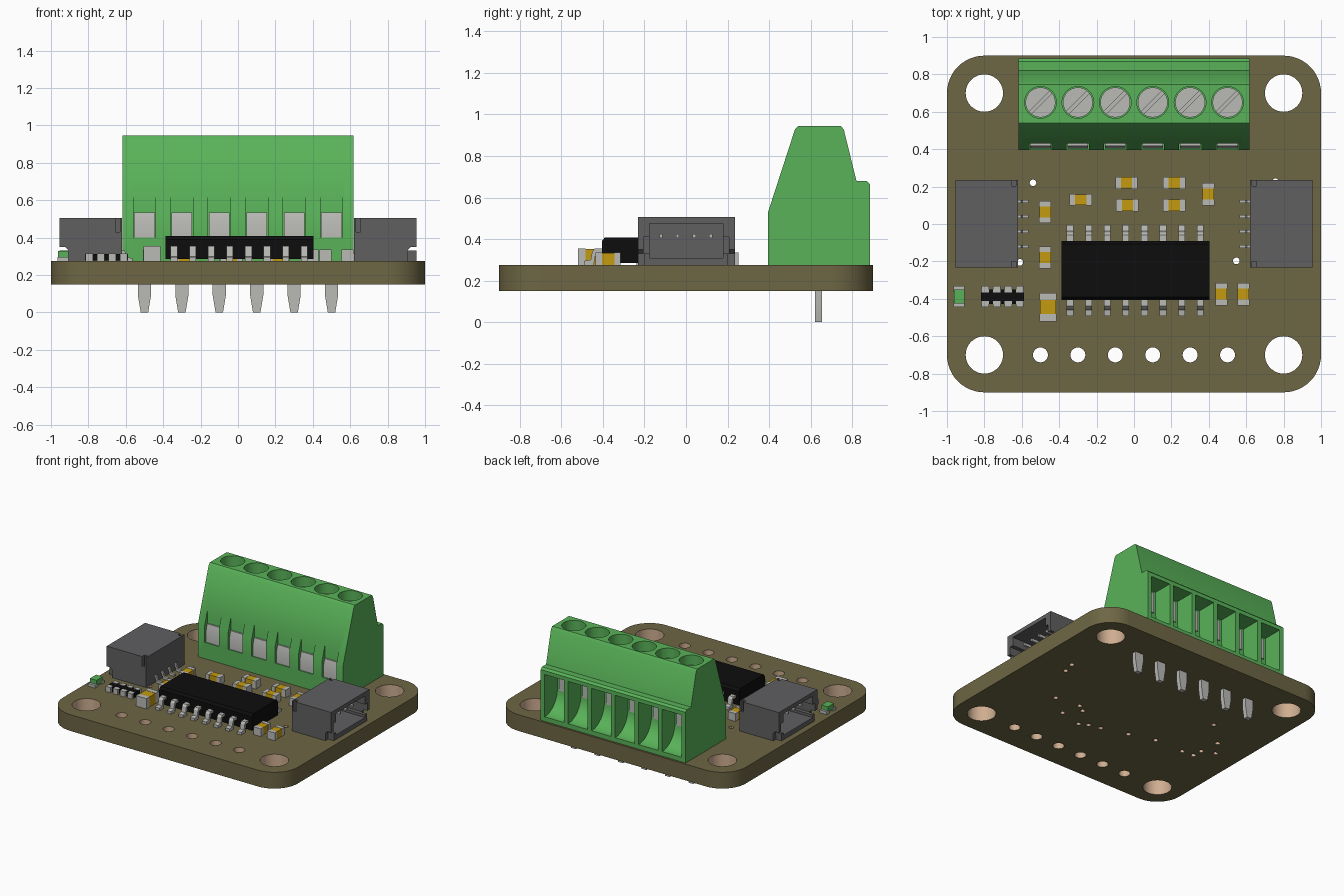
import bpy, bmesh, math
from mathutils import Matrix

if "Cube" in bpy.data.objects:
    bpy.data.objects.remove(bpy.data.objects["Cube"])


def material(name, r, g, b):
    m = bpy.data.materials.new(name)
    m.diffuse_color = (r, g, b, 1)
    m.use_nodes = True
    m.node_tree.nodes["Principled BSDF"].inputs["Base Color"].default_value = m.diffuse_color
    return m


OLIVE = material("olive board", .155, .133, .058)
COPPER = material("hole lining", .62, .42, .28)
GREEN = material("green plastic", .10, .45, .10)
GREY = material("dark grey plastic", .115, .115, .12)
METAL = material("light grey metal", .49, .49, .47)
BLACK = material("black plastic", .004, .004, .004)
GOLD = material("gold ceramic", .55, .33, .005)

TOP = .275      # upper board surface
PINS6 = [-.5 + .2 * i for i in range(6)]
PINS4 = [-.12, -.0405, .0395, .119]


def prism(bm, pts, axis, a, b):
    """Extrude a profile: (y,z) along x, (x,z) along y, (x,y) along z."""
    def place(p, t):
        return {'x': (t, *p), 'y': (p[0], t, p[1]), 'z': (*p, t)}[axis]
    lo = [bm.verts.new(place(p, a)) for p in pts]
    hi = [bm.verts.new(place(p, b)) for p in pts]
    bm.faces.new(lo)
    bm.faces.new(hi)
    for i in range(len(pts)):
        j = (i + 1) % len(pts)
        bm.faces.new((lo[i], lo[j], hi[j], hi[i]))


def box(bm, x0, x1, y0, y1, z0, z1):
    prism(bm, [(x0, y0), (x1, y0), (x1, y1), (x0, y1)], 'z', z0, z1)


def circle(x, y, r, n):
    return [(x + r * math.cos(2 * math.pi * i / n),
             y + r * math.sin(2 * math.pi * i / n)) for i in range(n)]


def finish(bm, name, mat):
    bmesh.ops.recalc_face_normals(bm, faces=bm.faces)
    me = bpy.data.meshes.new(name)
    bm.to_mesh(me)
    bm.free()
    me.materials.append(mat)
    ob = bpy.data.objects.new(name, me)
    bpy.context.collection.objects.link(ob)
    return ob


def baked(ob):
    bpy.context.view_layer.update()
    dg = bpy.context.evaluated_depsgraph_get()
    return bpy.data.meshes.new_from_object(ob.evaluated_get(dg))


def cut(ob, bm, mat):
    cutter = finish(bm, "cutter", mat)
    cutter.hide_render = True
    mod = ob.modifiers.new("cut", 'BOOLEAN')
    mod.operation, mod.solver, mod.object = 'DIFFERENCE', 'EXACT', cutter
    me = baked(ob)
    ob.modifiers.clear()
    ob.data = me
    bpy.data.objects.remove(cutter)


# Circuit board: rounded outline with mounting holes, header holes and vias
holes = [(x, y, .1, 40) for x in (-.8, .8) for y in (-.7, .7)]
holes += [(x, -.7, .04, 24) for x in PINS6]
vias = [(-.54, .22), (-.61, -.205), (.547, -.197), (.757, .226), (.736, .135), (.375, -.329),
        (.346, -.178), (.285, -.218), (.19, -.376), (.127, -.342), (.036, -.321),
        (-.168, -.261), (-.367, -.205), (-.705, -.197), (-.71, -.118), (-.806, -.077),
        (-.727, .039)]
holes += [(x, y, .018, 12) for x, y in vias]
outline = []
for k, (cx, cy) in enumerate([(.8, .7), (-.8, .7), (-.8, -.7), (.8, -.7)]):
    for i in range(13):
        a = math.pi / 2 * (k + i / 12)
        outline.append((cx + .2 * math.cos(a), cy + .2 * math.sin(a)))
cu = bpy.data.curves.new("board_outline", 'CURVE')
cu.dimensions, cu.fill_mode, cu.extrude = '2D', 'BOTH', .0625
for pts in [outline] + [circle(*h) for h in holes]:
    sp = cu.splines.new('POLY')
    sp.points.add(len(pts) - 1)
    for p, (x, y) in zip(sp.points, pts):
        p.co = (x, y, 0, 1)
    sp.use_cyclic_u = True
curve_ob = bpy.data.objects.new("board_outline", cu)
bpy.context.collection.objects.link(curve_ob)
bm = bmesh.new()
bm.from_mesh(baked(curve_ob))
bpy.data.objects.remove(curve_ob)
bmesh.ops.remove_doubles(bm, verts=bm.verts, dist=1e-5)
bmesh.ops.translate(bm, verts=bm.verts, vec=(0, 0, .2125))
bm.normal_update()
for f in bm.faces:
    c = f.calc_center_median()
    lined = abs(f.normal.z) < .5 and any(
        math.hypot(c.x - x, c.y - y) < r + .004 for x, y, r, n in holes)
    f.material_index = int(lined)
board = finish(bm, "circuit_board", OLIVE)
board.data.materials.append(COPPER)

# Terminal block housing with screw wells, front notches and wire entries
bm = bmesh.new()
prism(bm, [(.395, TOP), (.395, .53), (.525, .93), (.54, .945), (.745, .945), (.76, .925),
           (.82, .68), (.87, .68), (.885, .665), (.885, TOP)], 'x', -.617, .617)
block = finish(bm, "terminal_block", GREEN)
bm = bmesh.new()
entry = [(.9, .635), (.73, .635)] + [
    (.73 + .15 * (1 - math.cos(t)), .47 - .16 * math.sin(t))
    for t in [math.pi / 2 * i / 8 for i in range(9)]] + [(.9, .31)]
for x in PINS6:
    prism(bm, circle(x, .65, .085, 32), 'z', .84, 1)
    box(bm, x - .06, x + .06, .35, .43, .4, .7)
    prism(bm, entry, 'x', x - .083, x + .083)
cut(block, bm, GREEN)

# Clamp screws with diagonal slots
bm = bmesh.new()
for x in PINS6:
    prism(bm, circle(x, .65, .08, 32), 'z', .82, .87)
screws = finish(bm, "clamp_screws", METAL)
bm = bmesh.new()
for x in PINS6:
    s = bmesh.new()
    start = len(bm.verts)
    box(bm, -.1, .1, -.009, .009, .85, .9)
    s.free()
    bm.verts.ensure_lookup_table()
    bmesh.ops.transform(bm, verts=bm.verts[start:], matrix=Matrix.Translation((x, .65, 0))
                        @ Matrix.Rotation(math.pi / 4, 4, 'Z'))
cut(screws, bm, METAL)

# Front clamp tabs, rear contact plates and solder pins of the block
tabs, plates, pins = bmesh.new(), bmesh.new(), bmesh.new()
for x in PINS6:
    prism(tabs, [(.435, .535), (.418, .535), (.403, .48), (.403, .4), (.435, .4)],
          'x', x - .055, x + .055)
    box(plates, x - .065, x + .065, .72, .738, .46, .62)
    prism(pins, [(x - .035, .2), (x - .035, .09), (x - .02, 0), (x + .02, 0),
                 (x + .035, .09), (x + .035, .2)], 'y', .62, .655)
finish(tabs, "clamp_tabs", METAL)
finish(plates, "wire_contacts", METAL)
finish(pins, "solder_pins", METAL)

# Side sockets: hollow shell, contacts and solder leads, mirrored in x
for s, side in ((1, "right"), (-1, "left")):
    bm = bmesh.new()
    prism(bm, [(s * .62, TOP), (s * .62, .505), (s * .955, .505), (s * .955, TOP)],
          'y', -.232, .235)
    shell = finish(bm, side + "_socket", GREY)
    bm = bmesh.new()
    box(bm, s * .69, s * 1, -.175, .178, .31, .475)
    cut(shell, bm, GREY)
    bm = bmesh.new()
    box(bm, s * .75, s * 1, -.205, .208, .33, .41)
    cut(shell, bm, GREY)
    bm = bmesh.new()
    for y0, y1 in ((-.3, -.2), (.203, .3)):
        prism(bm, [(s * .91, .2), (s * .905, .33), (s * .925, .35), (s * 1, .35), (s * 1, .2)],
              'y', y0, y1)
        box(bm, s * .632, s * .655, y0, y1, .43, .6)
    cut(shell, bm, GREY)
    contacts, leads = bmesh.new(), bmesh.new()
    for y in PINS4:
        box(contacts, s * .68, s * .9, y - .008, y + .008, .405, .425)
        prism(leads, [(s * .565, TOP), (s * .565, .29), (s * .595, .295), (s * .605, .33),
                      (s * .63, .33), (s * .63, .315), (s * .615, .315), (s * .605, TOP)],
              'y', y - .008, y + .008)
    finish(contacts, side + "_socket_contacts", METAL)
    finish(leads, side + "_socket_leads", METAL)

# Main chip with bevelled upper edges
bm = bmesh.new()
prism(bm, [(-.405, .285), (-.405, .39), (-.39, .408), (-.108, .408), (-.092, .39),
           (-.092, .285)], 'x', -.387, .403)
finish(bm, "chip_body", BLACK)
bm = bmesh.new()
lead = [(.15, .335), (.15, .355), (.19, .355), (.203, .34), (.21, .3), (.243, .295),
        (.243, TOP), (.195, TOP), (.185, .335)]
for i in range(8):
    x = -.342 + .0995 * i
    for s in (-1, 1):
        prism(bm, [(-.2485 + s * y, z) for y, z in lead], 'x', x - .018, x + .018)
finish(bm, "chip_leads", METAL)

# Small capacitors: x, y, length, width, height, long axis
caps = [(-.04, .22, .12, .065, .06, 'x'), (.215, .22, .12, .065, .06, 'x'),
        (-.035, .1, .12, .065, .06, 'x'), (.215, .1, .12, .065, .06, 'x'),
        (-.285, .13, .12, .06, .055, 'x'), (.397, .16, .12, .065, .06, 'y'),
        (-.475, .065, .118, .065, .06, 'y'), (-.475, -.18, .118, .065, .06, 'y'),
        (-.46, -.445, .15, .09, .08, 'y'), (.467, -.375, .12, .065, .06, 'y'),
        (.585, -.375, .12, .065, .06, 'y')]
bodies, ends = bmesh.new(), bmesh.new()
for x, y, ln, w, h, axis in caps:
    for bm, a, b, e in ((bodies, -.26, .26, .002), (ends, -.5, -.25, 0), (ends, .25, .5, 0)):
        u, v = (a * ln, b * ln), (-w / 2 + e, w / 2 - e)
        if axis == 'y':
            u, v = v, u
        box(bm, x + u[0], x + u[1], y + v[0], y + v[1], TOP, TOP + h - e)
finish(bodies, "capacitor_bodies", GOLD)
finish(ends, "capacitor_ends", METAL)

# Resistor array
bm = bmesh.new()
box(bm, -.818, -.587, -.427, -.35, TOP + .002, .312)
finish(bm, "resistor_array_body", BLACK)
bm = bmesh.new()
for i in range(4):
    x = -.795 + .0617 * i
    for y0, y1 in ((-.445, -.412), (-.365, -.332)):
        box(bm, x - .02, x + .02, y0, y1, TOP, .315)
finish(bm, "resistor_array_ends", METAL)

# Indicator lamp
bm = bmesh.new()
box(bm, -.963, -.907, -.425, -.35, .285, .328)
finish(bm, "lamp_lens", GREEN)
bm = bmesh.new()
for y0, y1 in ((-.443, -.41), (-.365, -.332)):
    box(bm, -.965, -.905, y0, y1, TOP, .297)
finish(bm, "lamp_ends", METAL)

# Smooth the round surfaces, keep edges sharp
bpy.ops.object.select_all(action='SELECT')
bpy.context.view_layer.objects.active = board
bpy.ops.object.shade_smooth_by_angle(angle=math.radians(30))
